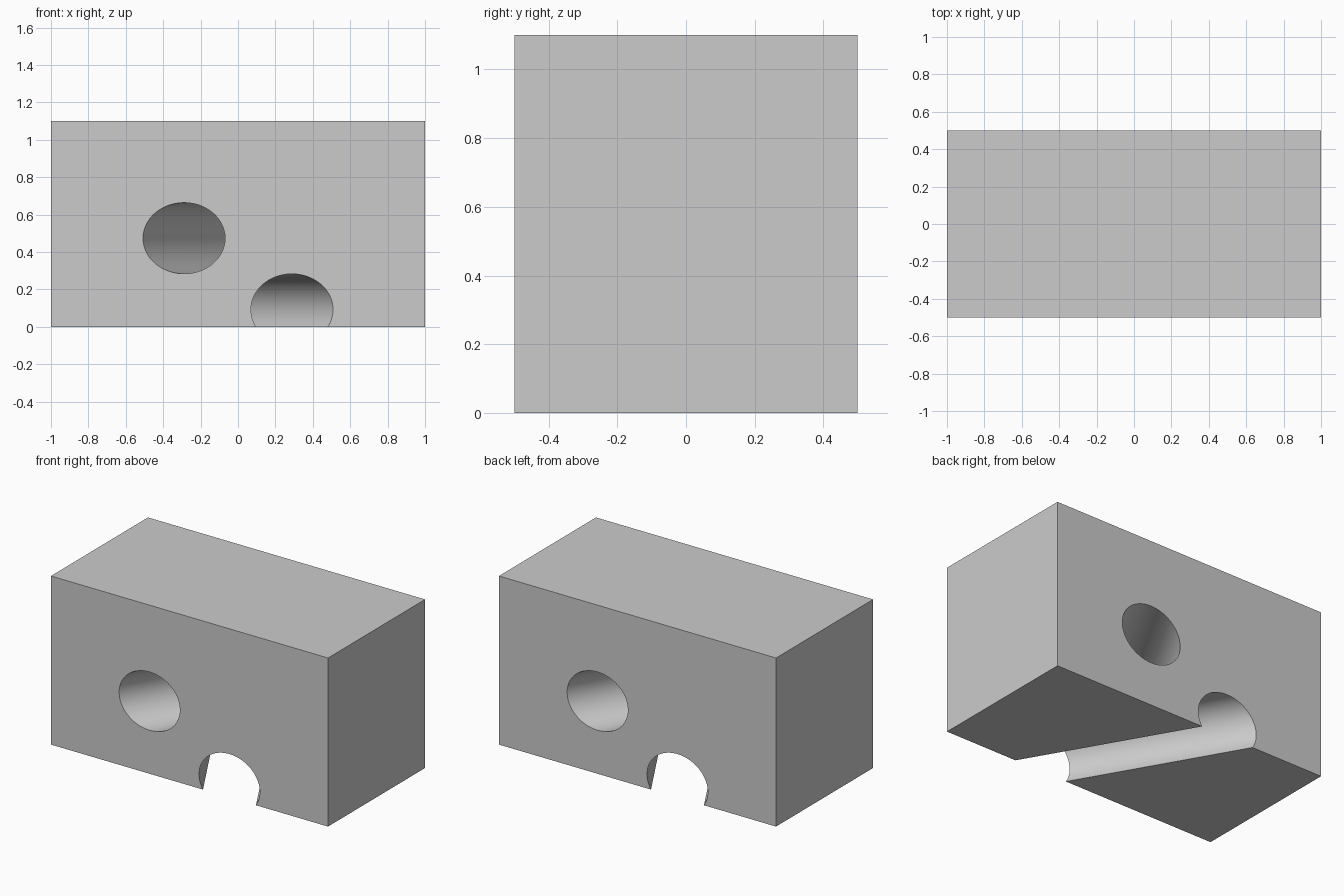
import bpy
import math

cube = bpy.data.objects.get("Cube")
if cube:
    bpy.data.objects.remove(cube, do_unlink=True)

# Single grey material
grey = bpy.data.materials.new("light_grey")
grey.use_nodes = True
colour = (0.6, 0.6, 0.6, 1)
grey.diffuse_color = colour
grey.node_tree.nodes["Principled BSDF"].inputs["Base Color"].default_value = colour

# Solid block
bpy.ops.mesh.primitive_cube_add(size=1, location=(0, 0, 0.55))
block = bpy.context.object
block.name = "drilled_block"
block.scale = (2, 1, 1.1)
bpy.ops.object.transform_apply(location=True, rotation=True, scale=True)
block.data.materials.append(grey)


def drill(name, height, angle):
    """Bore a level round tunnel through the block, turned from the y axis."""
    bpy.ops.mesh.primitive_cylinder_add(
        vertices=96, radius=0.19, depth=2, location=(0, 0, height),
        rotation=(math.pi / 2, 0, math.radians(angle)))
    cutter = bpy.context.object
    cutter.name = name
    cutter.hide_render = True
    cutter.data.materials.append(grey)
    cut = block.modifiers.new(name, "BOOLEAN")
    cut.operation = "DIFFERENCE"
    cut.solver = "EXACT"
    cut.object = cutter
    bpy.ops.object.select_all(action="DESELECT")
    block.select_set(True)
    bpy.context.view_layer.objects.active = block
    bpy.ops.object.modifier_apply(modifier=name)
    bpy.data.objects.remove(cutter, do_unlink=True)


# Two tunnels crossing one above the other
drill("upper_tunnel", 0.474, -30)
drill("lower_tunnel", 0.093, 30)

# Smooth tunnel walls with crisp rims
bpy.ops.object.shade_smooth_by_angle(angle=math.radians(30))
